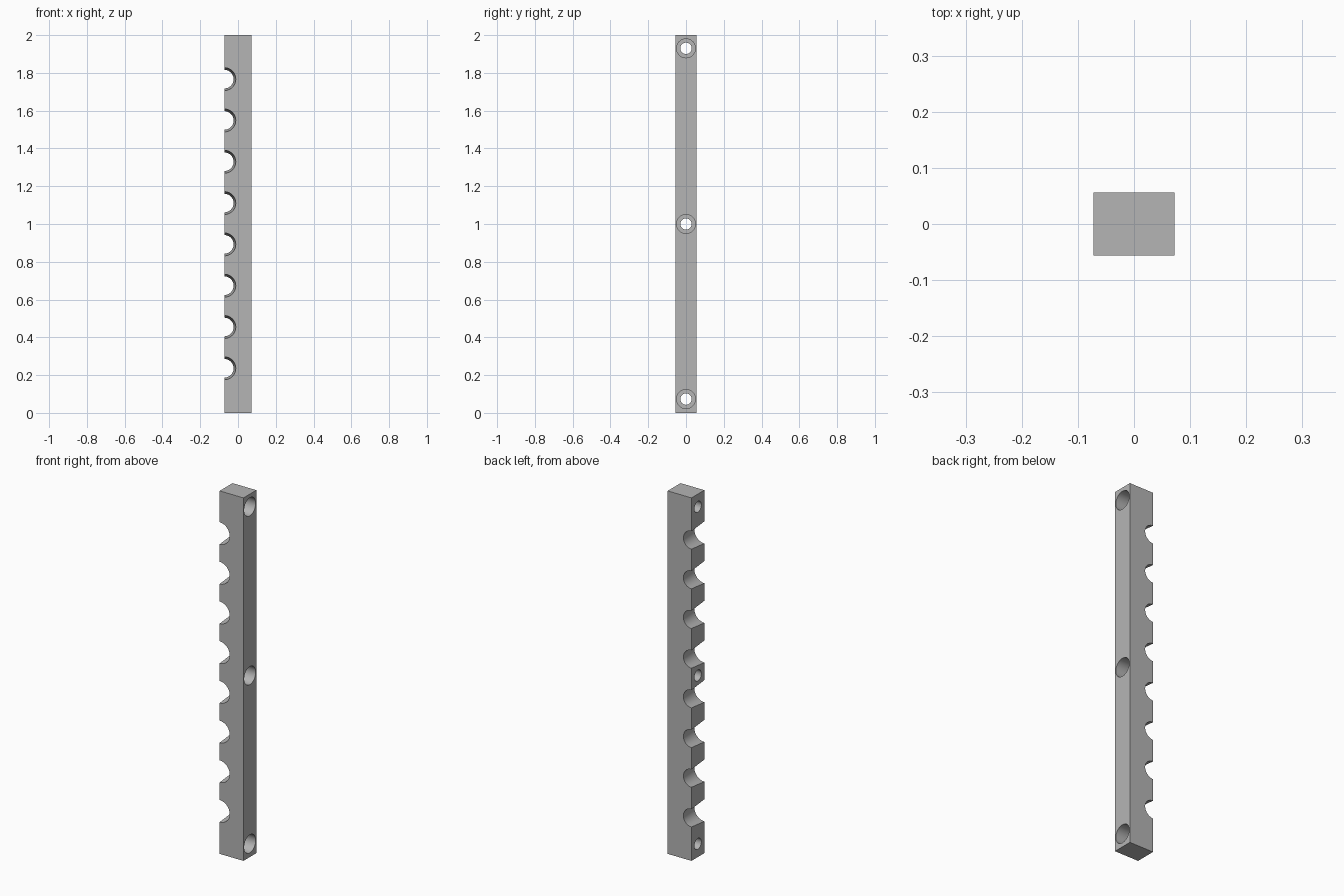
import bpy
import math

cube = bpy.data.objects.get("Cube")
if cube:
    bpy.data.objects.remove(cube, do_unlink=True)

HX, HY, H = 0.0725, 0.056, 2.0           # half width, half depth, height
NOTCH_Z = [0.236 + 0.2187 * i for i in range(8)]
HOLE_Z = [0.073, 1.0, 1.93]

grey = bpy.data.materials.new("matte grey")
grey.use_nodes = True
colour = (0.46, 0.46, 0.46, 1)
grey.diffuse_color = colour
grey.node_tree.nodes["Principled BSDF"].inputs["Base Color"].default_value = colour

# Rack bar
bpy.ops.mesh.primitive_cube_add(size=1, location=(0, 0, H / 2))
bar = bpy.context.object
bar.name = "notched_bar"
bar.scale = (2 * HX, 2 * HY, H)
bpy.ops.object.transform_apply(location=True, rotation=False, scale=True)
bar.data.materials.append(grey)


def cut(name, r_start, r_end, length, location, rotation):
    """Cut a straight or tapered round hole through the bar."""
    bpy.ops.mesh.primitive_cone_add(vertices=64, radius1=r_start, radius2=r_end,
                                    depth=length, location=location, rotation=rotation)
    cutter = bpy.context.object
    cutter.name = name
    cutter.hide_render = True
    cutter.data.materials.append(grey)
    mod = bar.modifiers.new(name, 'BOOLEAN')
    mod.operation = 'DIFFERENCE'
    mod.solver = 'EXACT'
    mod.object = cutter
    bpy.context.view_layer.objects.active = bar
    bpy.ops.object.modifier_apply(modifier=name)
    bpy.data.objects.remove(cutter, do_unlink=True)


# Tapered half-round notches, wider at the front
for z in NOTCH_Z:
    cut("notch_cutter", 0.061, 0.049, 2 * HY + 0.004, (-HX, 0, z), (-math.pi / 2, 0, 0))

# Screw holes with a counterbore on the +x side
BORE = 0.07
for z in HOLE_Z:
    cut("screw_hole_cutter", 0.03, 0.03, 4 * HX, (0, 0, z), (0, math.pi / 2, 0))
    cut("counterbore_cutter", 0.05, 0.05, 2 * BORE, (HX, 0, z), (0, math.pi / 2, 0))

# Smooth the round walls, keep edges crisp
bpy.ops.object.select_all(action='DESELECT')
bar.select_set(True)
bpy.context.view_layer.objects.active = bar
bpy.ops.object.shade_smooth_by_angle(angle=math.radians(30))
